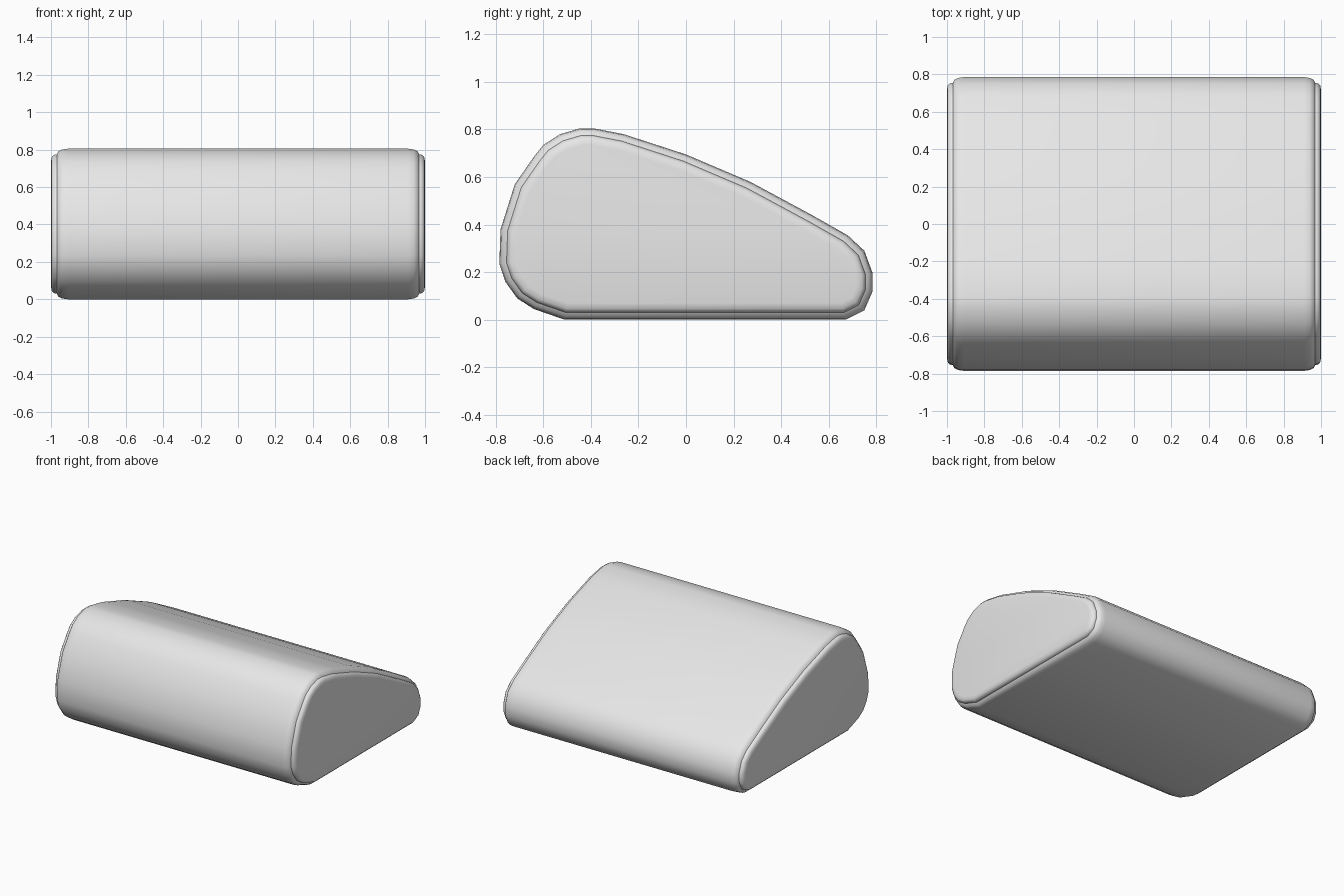
import bpy, bmesh, math
from mathutils import Vector

if "Cube" in bpy.data.objects:
    bpy.data.objects.remove(bpy.data.objects["Cube"])

grey = bpy.data.materials.new("light grey")
grey.use_nodes = True
colour = (0.8, 0.8, 0.8, 1)
grey.diffuse_color = colour
grey.node_tree.nodes["Principled BSDF"].inputs["Base Color"].default_value = colour

# Wedge outline as (y, z), clockwise from the front of the base
OUTLINE = [Vector(p) for p in (
    (-.51, 0), (-.64, .045), (-.71, .09), (-.76, .16), (-.785, .235),
    (-.78, .38), (-.72, .57), (-.64, .685), (-.60, .735), (-.53, .78),
    (-.445, .805), (-.39, .805), (-.26, .78), (-.20, .76), (0, .695),
    (.27, .58), (.53, .44), (.68, .355), (.75, .29), (.785, .195),
    (.785, .12), (.75, .04), (.67, 0))]


def inset(distance):
    """Outline moved inwards with mitred corners."""
    result = []
    for i, p in enumerate(OUTLINE):
        a = (p - OUTLINE[i - 1]).normalized()
        b = (OUTLINE[(i + 1) % len(OUTLINE)] - p).normalized()
        na, nb = Vector((a.y, -a.x)), Vector((b.y, -b.x))
        result.append(p + (na + nb) * distance / (1 + na.dot(nb)))
    return result


def loft(name, sections, close_end=False):
    """Skin rings given as (x, inset) pairs."""
    bm = bmesh.new()
    rings = [[bm.verts.new((x, p.x, p.y)) for p in inset(d)] for x, d in sections]
    count = len(OUTLINE)
    for r, s in zip(rings, rings[1:]):
        for i in range(count):
            j = (i + 1) % count
            bm.faces.new((r[i], r[j], s[j], s[i]))
    if close_end:
        bm.faces.new(rings[-1])
    bm.normal_update()
    # Point all faces outwards
    centre = Vector((0, 0, .35))
    for f in bm.faces:
        if f.normal.dot(f.calc_center_median() - centre) < 0:
            f.normal_flip()
    mesh = bpy.data.meshes.new(name)
    bm.to_mesh(mesh)
    bm.free()
    mesh.materials.append(grey)
    obj = bpy.data.objects.new(name, mesh)
    bpy.context.collection.objects.link(obj)
    bpy.ops.object.select_all(action='DESELECT')
    obj.select_set(True)
    bpy.context.view_layer.objects.active = obj
    bpy.ops.object.shade_smooth_by_angle(angle=math.radians(60))
    return obj


# Body with rounded ends
round_end = [(.91, 0), (.94, .004), (.96, .014), (.97, .034)]
loft("body", [(-x, d) for x, d in reversed(round_end)] + round_end)

# Raised cap with a soft rim on each side
rim = [(.955, .03), (.972, .03), (.986, .034), (.996, .046), (1, .07)]
for name, side in (("left_cap", 1), ("right_cap", -1)):
    loft(name, [(side * x, d) for x, d in rim], close_end=True)
